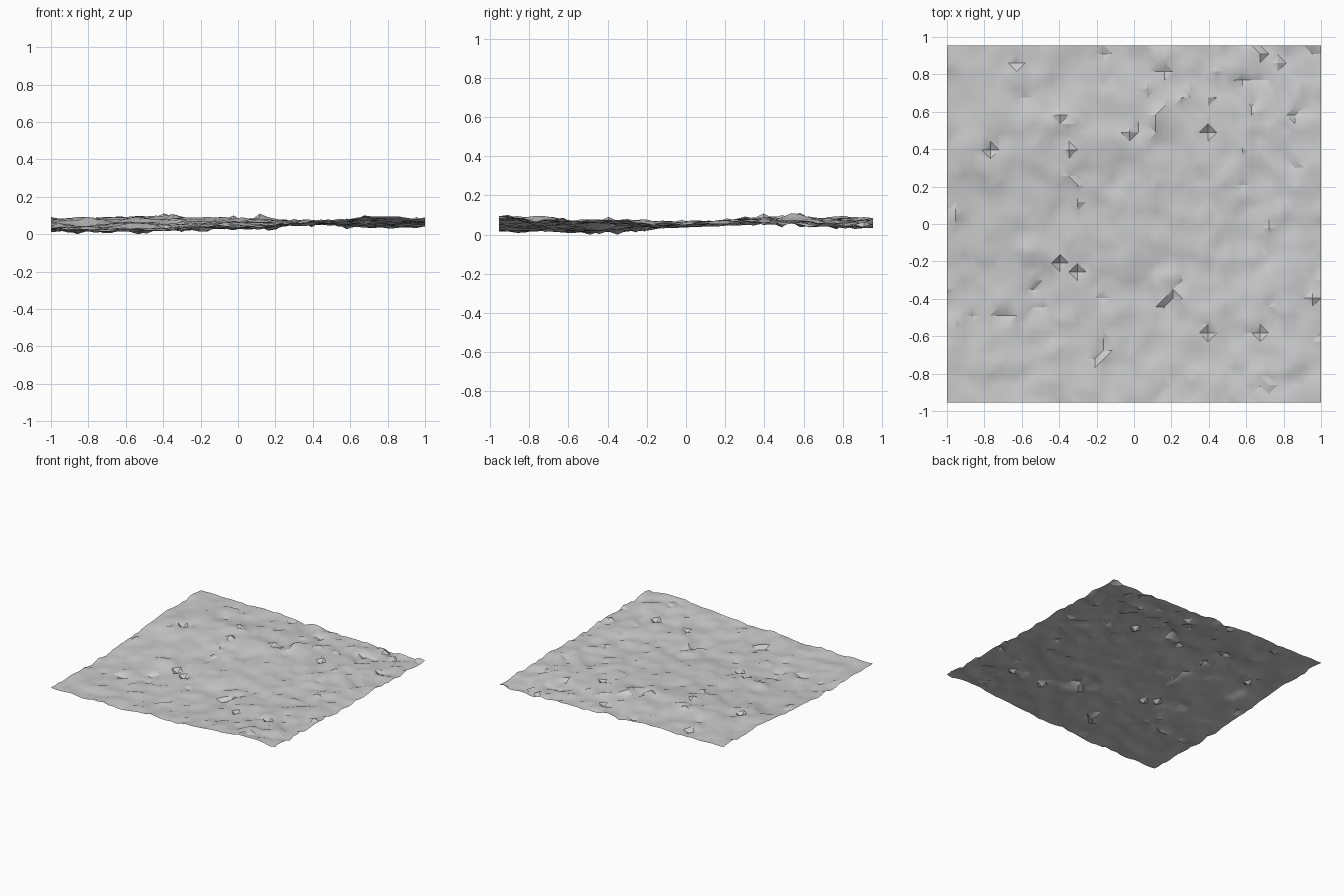
import bpy, bmesh, math, random
from mathutils import Vector, noise

cube = bpy.data.objects.get("Cube")
if cube:
    bpy.data.objects.remove(cube, do_unlink=True)

random.seed(4)
HALF_X, HALF_Y = 1.0, 0.955
CELLS_X, CELLS_Y = 43, 41
TOP = 0.111

# Broad relief: rows run front to back, columns run from -x to +x
RELIEF = [
    [0.018, 0.022, 0.036, 0.070, 0.072],
    [0.016, 0.022, 0.036, 0.060, 0.072],
    [0.042, 0.052, 0.060, 0.060, 0.062],
    [0.080, 0.086, 0.082, 0.064, 0.056],
    [0.080, 0.078, 0.062, 0.052, 0.042],
]


def broad(x, y):
    """Blend between the control heights."""
    u = (x / HALF_X + 1) * 2
    v = (y / HALF_Y + 1) * 2
    i, j = min(max(int(u), 0), 3), min(max(int(v), 0), 3)
    s, t = u - i, v - j
    s, t = s * s * (3 - 2 * s), t * t * (3 - 2 * t)
    front = RELIEF[j][i] * (1 - s) + RELIEF[j][i + 1] * s
    back = RELIEF[j + 1][i] * (1 - s) + RELIEF[j + 1][i + 1] * s
    return front * (1 - t) + back * t


def bumps(x, y):
    """Lumps, finer roughness, and extra crags towards +x."""
    lumps = noise.noise(Vector((x * 5, y * 5, 3.7)))
    rough = noise.noise(Vector((x * 10, y * 10, 8.2)))
    crags = noise.noise(Vector((x * 17, y * 17, 1.4)))
    return 0.012 * lumps + 0.015 * rough + (0.014 + 0.004 * x) * crags


def height(x, y):
    hill = 0.024 * math.exp(-((x - 0.78) ** 2 + (y + 0.9) ** 2) / 0.04)
    return broad(x, y) + hill + bumps(x, y)


# Ground sheet with a few abrupt broken steps
bm = bmesh.new()
bmesh.ops.create_grid(bm, x_segments=CELLS_X, y_segments=CELLS_Y, size=1)
for v in bm.verts:
    v.co.x *= HALF_X
    v.co.y *= HALF_Y
    step = random.choice((-0.018, 0.018)) if random.random() < 0.03 else 0
    v.co.z = min(max(height(v.co.x, v.co.y) + step, 0), TOP)
bmesh.ops.triangulate(bm, faces=bm.faces[:])

mesh = bpy.data.meshes.new("rough_ground")
bm.to_mesh(mesh)
bm.free()
ground = bpy.data.objects.new("rough_ground", mesh)
bpy.context.collection.objects.link(ground)

# Plain grey surface
grey = bpy.data.materials.new("stone grey")
grey.use_nodes = True
colour = (0.6, 0.6, 0.6, 1)
grey.diffuse_color = colour
grey.node_tree.nodes["Principled BSDF"].inputs["Base Color"].default_value = colour
mesh.materials.append(grey)

bpy.context.view_layer.objects.active = ground
ground.select_set(True)
bpy.ops.object.shade_smooth_by_angle(angle=math.radians(30))
